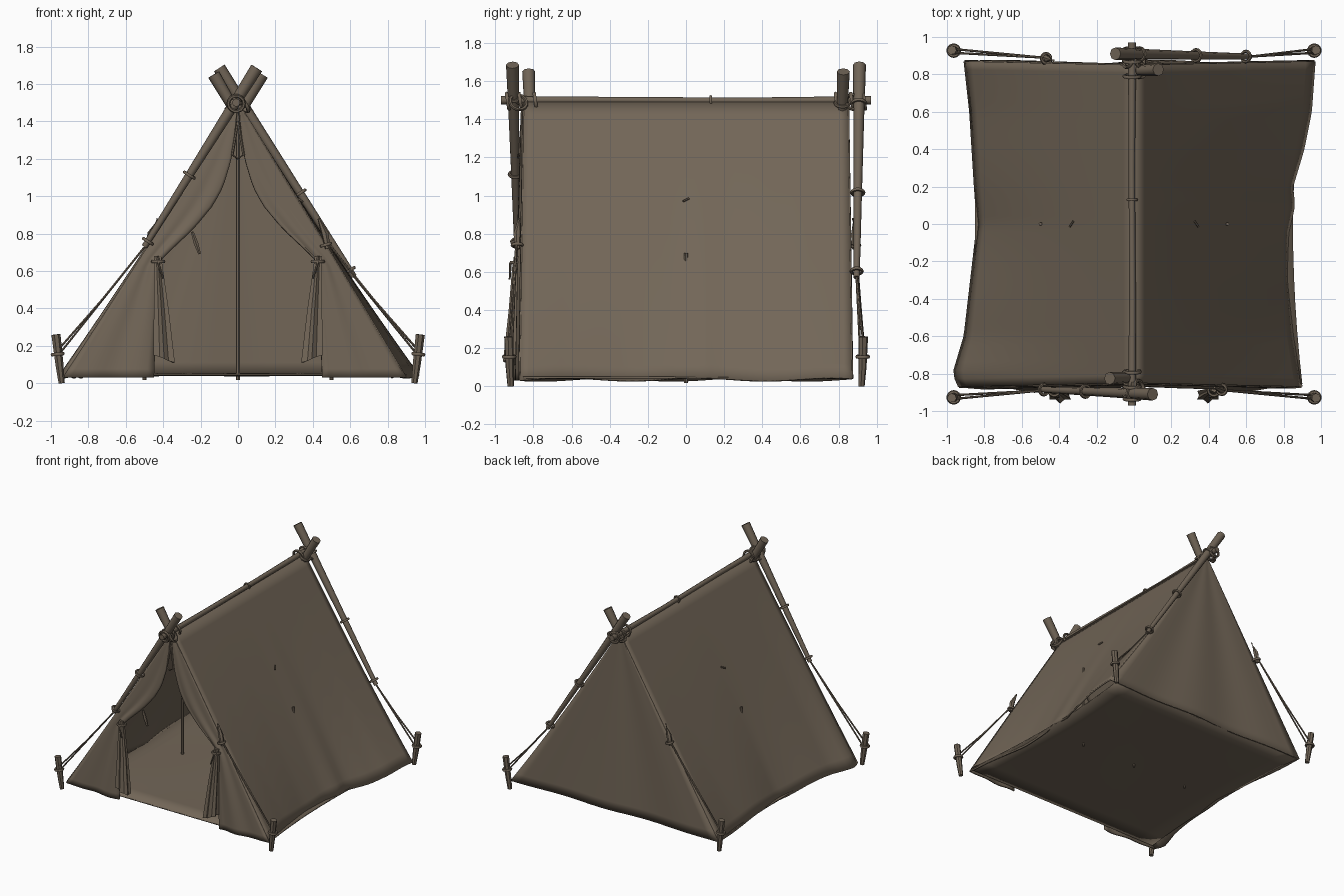
import bpy, bmesh, math
from mathutils import Vector

if "Cube" in bpy.data.objects:
    bpy.data.objects.remove(bpy.data.objects["Cube"])


def material(name, rgb):
    m = bpy.data.materials.new(name)
    m.diffuse_color = (*rgb, 1)
    m.use_nodes = True
    m.node_tree.nodes["Principled BSDF"].inputs["Base Color"].default_value = m.diffuse_color
    return m


CLOTH = material("brown canvas", (0.170, 0.134, 0.097))
WOOD = material("brown wood and rope", (0.160, 0.126, 0.092))


def finish(name, bm, mat, smooth=True, angle=40):
    bmesh.ops.remove_doubles(bm, verts=bm.verts, dist=0.0005)
    bmesh.ops.recalc_face_normals(bm, faces=bm.faces)
    me = bpy.data.meshes.new(name)
    bm.to_mesh(me)
    bm.free()
    me.materials.append(mat)
    ob = bpy.data.objects.new(name, me)
    bpy.context.collection.objects.link(ob)
    if smooth:
        bpy.ops.object.select_all(action='DESELECT')
        ob.select_set(True)
        bpy.context.view_layer.objects.active = ob
        bpy.ops.object.shade_smooth_by_angle(angle=math.radians(angle))
    return ob


def grid(name, fn, nu, nv, thick=0.012):
    """Cloth sheet from fn(u, v), both 0..1."""
    bm = bmesh.new()
    vs = [[bm.verts.new(fn(i / nu, j / nv)) for j in range(nv + 1)] for i in range(nu + 1)]
    for i in range(nu):
        for j in range(nv):
            bm.faces.new((vs[i][j], vs[i + 1][j], vs[i + 1][j + 1], vs[i][j + 1]))
    ob = finish(name, bm, CLOTH)
    s = ob.modifiers.new("thickness", 'SOLIDIFY')
    s.thickness, s.offset = thick, 0
    return ob


def tube(name, pts, radii, sides=8, mat=WOOD):
    """Capped tube through the points, one radius each."""
    bm = bmesh.new()
    pts = [Vector(p) for p in pts]
    rings = []
    for k, p in enumerate(pts):
        d = (pts[min(k + 1, len(pts) - 1)] - pts[max(k - 1, 0)]).normalized()
        a = d.orthogonal() if abs(d.z) > 0.95 else d.cross(Vector((0, 0, 1)))
        a.normalize()
        b = d.cross(a)
        rings.append([bm.verts.new(p + radii[k] * (a * math.cos(t) + b * math.sin(t)))
                      for t in [2 * math.pi * i / sides for i in range(sides)]])
    for r, q in zip(rings, rings[1:]):
        for i in range(sides):
            bm.faces.new((r[i], r[(i + 1) % sides], q[(i + 1) % sides], q[i]))
    bm.faces.new(rings[0])
    bm.faces.new(rings[-1])
    return finish(name, bm, mat, angle=50)


def loop(name, centre, axis, major, minor=0.009):
    """Rope ring around an axis."""
    bpy.ops.mesh.primitive_torus_add(
        location=centre, rotation=Vector(axis).to_track_quat('Z', 'Y').to_euler(),
        major_radius=major, minor_radius=minor, major_segments=14, minor_segments=6)
    ob = bpy.context.object
    ob.name = name
    ob.data.materials.append(WOOD)
    bpy.ops.object.shade_smooth_by_angle(angle=math.radians(60))


def interp(table, x):
    for (a, fa), (b, fb) in zip(table, table[1:]):
        if x <= b:
            return fa + (fb - fa) * max(0, (x - a) / (b - a))
    return table[-1][1]


# roof cloth: uneven hem width along y for the left and right slopes
HEM = {-1: [(-.87, .93), (-.8, .96), (-.6, .9), (-.3, .865), (0, .83), (.2, .845), (.6, .87), (.87, .90)],
       1: [(-.87, .89), (-.6, .845), (-.3, .82), (-.05, .82), (.1, .85), (.2, .84), (.4, .9), (.6, .94), (.87, .96)]}


def roof(side, u, t):
    y = u * (0.85 + 0.02 * t)
    w = 0.90 + (interp(HEM[side], y) - 0.90) * t ** 1.3
    hang = 0.008 * math.sin(9 * y + side) * t ** 3
    return Vector((side * (t * w + 0.006), y, 1.487 - 1.452 * t + hang))


for side, label in ((-1, "left"), (1, "right")):
    grid(label + "_roof", lambda u, t: roof(side, 2 * u - 1, t), 40, 20)


# back wall
def back(s, t):
    p = roof(-1, 1, t).lerp(roof(1, 1, t), s)
    mid = 1 - (2 * s - 1) ** 2
    p.y += mid * t * (0.012 * math.sin(14 * s) - 0.01)
    return p


grid("back_wall", back, 24, 20)

# front door curtains, drawn open
DOOR = [(.03, .45), (.65, .425), (.7, .375), (.83, .235), (.95, .135), (1.05, .08), (1.2, .035), (1.487, 0)]


def curtain(side, s, t):
    outer = roof(side, -1, t)
    x = min(interp(DOOR, outer.z), abs(outer.x))
    p = outer.lerp(Vector((side * x, outer.y - 0.01, outer.z)), s)
    p.y -= t * s * (0.012 + 0.016 * math.sin(11 * s + side)) * (1.3 - 0.5 * t)
    return p


def pleated_flap(name, side):
    bm = bmesh.new()
    n, rings = 12, []
    for z, x, y, rx, ry in ((.68, .43, -.885, .022, .018), (.62, .425, -.89, .026, .022),
                            (.4, .41, -.90, .046, .03), (.13, .395, -.915, .066, .045)):
        rings.append([bm.verts.new((side * x + rx * (1 if i % 2 else .72) * math.cos(a),
                                    y + ry * (1 if i % 2 else .6) * math.sin(a),
                                    z + (.68 - z) * .04 * math.cos(a) * side))
                      for i, a in enumerate(2 * math.pi * k / n for k in range(n))])
    for r, q in zip(rings, rings[1:]):
        for i in range(n):
            bm.faces.new((r[i], r[(i + 1) % n], q[(i + 1) % n], q[i]))
    bm.faces.new(rings[0])
    bm.faces.new(rings[-1])
    finish(name, bm, CLOTH)


for side, label in ((-1, "left"), (1, "right")):
    grid(label + "_door_curtain", lambda s, t: curtain(side, s, t), 12, 32)
    pleated_flap(label + "_tied_flap", side)
    loop(label + "_flap_tie", (side * .427, -.888, .65), (0, 0, 1), .03)
    tube(label + "_tie_end", [(side * .43, -.92, .65), (side * .40, -.925, .56)], [.007, .005], 6)

# floor sheet
grid("floor_sheet", lambda u, v: Vector(((u - .5) * (1.7 + .1 * (2 * v - 1) ** 2), (v - .5) * 1.71,
                                         .045 + .004 * math.sin(9 * u) * math.sin(7 * v))), 12, 12, 0.01)

# ridge pole with lashings
tube("ridge_pole", [(-.01, -.97, 1.5), (-.008, -.4, 1.5), (-.012, .3, 1.497), (-.01, .97, 1.5)],
     [.022, .018, .017, .022])
loop("ridge_tie", (-.01, .13, 1.497), (0, 1, 0), .024, .007)
for y in (-.935, -.87, -.79, .79, .87, .935):
    loop("ridge_lashing", (-.01, y, 1.495), (0, 1, .15), .042, .01)

# crossed end poles: d = -1 front, 1 back; the outer pole is outside the cloth
for d, label, foot in ((-1, "front", (-.50, -.885, .73)), (1, "back", (.62, .895, .57))):
    top = Vector((-d * .10, d * .91, 1.685))
    foot = Vector(foot)
    way = (foot - top).normalized()
    tube(label + "_outer_pole", [top, top.lerp(foot, .25), top.lerp(foot, .6), foot],
         [.034, .028, .022, .016])
    inner_top = Vector((d * .13, d * .825, 1.65))
    inner_foot = Vector((-d * .44, d * .80, .68))
    tube(label + "_inner_pole", [inner_top, inner_top.lerp(inner_foot, .25), inner_foot],
         [.034, .026, .018])
    for f in (.18, .6, .97):
        loop(label + "_pole_tie", top.lerp(foot, f), way, .036 - .008 * f)
    loop(label + "_pole_tie", inner_top.lerp(inner_foot, .17), inner_foot - inner_top, .038)
    for s in (-1, 1):
        loop(label + "_cross_lashing", (s * .03, d * .88, 1.49), (s, .3, .6), .045, .01)
    # toggle on the far hip edge
    s = -d
    tube(label + "_toggle", [(s * .43, d * .875, .88), (s * .465, d * .885, .80), (s * .48, d * .885, .72)],
         [.006, .02, .015], 6)
    loop(label + "_toggle_tie", (s * .47, d * .885, .74), (s * .3, 0, -1), .026)

# corner stakes and guy ropes
for sx in (-1, 1):
    for sy in (-1, 1):
        tube("corner_stake", [(sx * .943, sy * .92, 0), (sx * .955, sy * .925, .1), (sx * .974, sy * .93, .26)],
             [.017, .022, .025], 7)
        loop("stake_loop", (sx * .964, sy * .927, .155), (sx * .1, 0, 1), .029, .01)
        start = Vector((.62, .895, .57)) if (sx, sy) == (1, 1) else Vector((sx * .49, sy * .89, .74))
        for k in (0, 1):
            end = Vector((sx * .96, sy * (.915 + .02 * k), .15 + .03 * k))
            mid = start.lerp(end, .5) - Vector((0, 0, .012 * k))
            tube("guy_rope", [start, mid, end], [.006] * 3, 6)

# thin upright props along the middle
for x, z in ((-.5, .70), (0, 1.48), (.5, .70)):
    tube("inner_prop", [(x, 0, .018), (x, 0, z)], [.010, .010], 6)

# small ties on the roof, doorway loop and hanging toggle
for s in (-1, 1):
    tube("roof_tie", [(s * .345, -.015, .97), (s * .325, .015, .985)], [.006, .006], 6)
tube("doorway_loop", [(0, -.86, 1.4), (-.03, -.875, 1.22), (0, -.88, 1.2), (.03, -.875, 1.22), (0, -.86, 1.4)],
     [.007] * 5, 6)
tube("hanging_toggle", [(-.245, -.875, .81), (-.225, -.875, .75), (-.205, -.875, .69)], [.008, .014, .008], 6)
